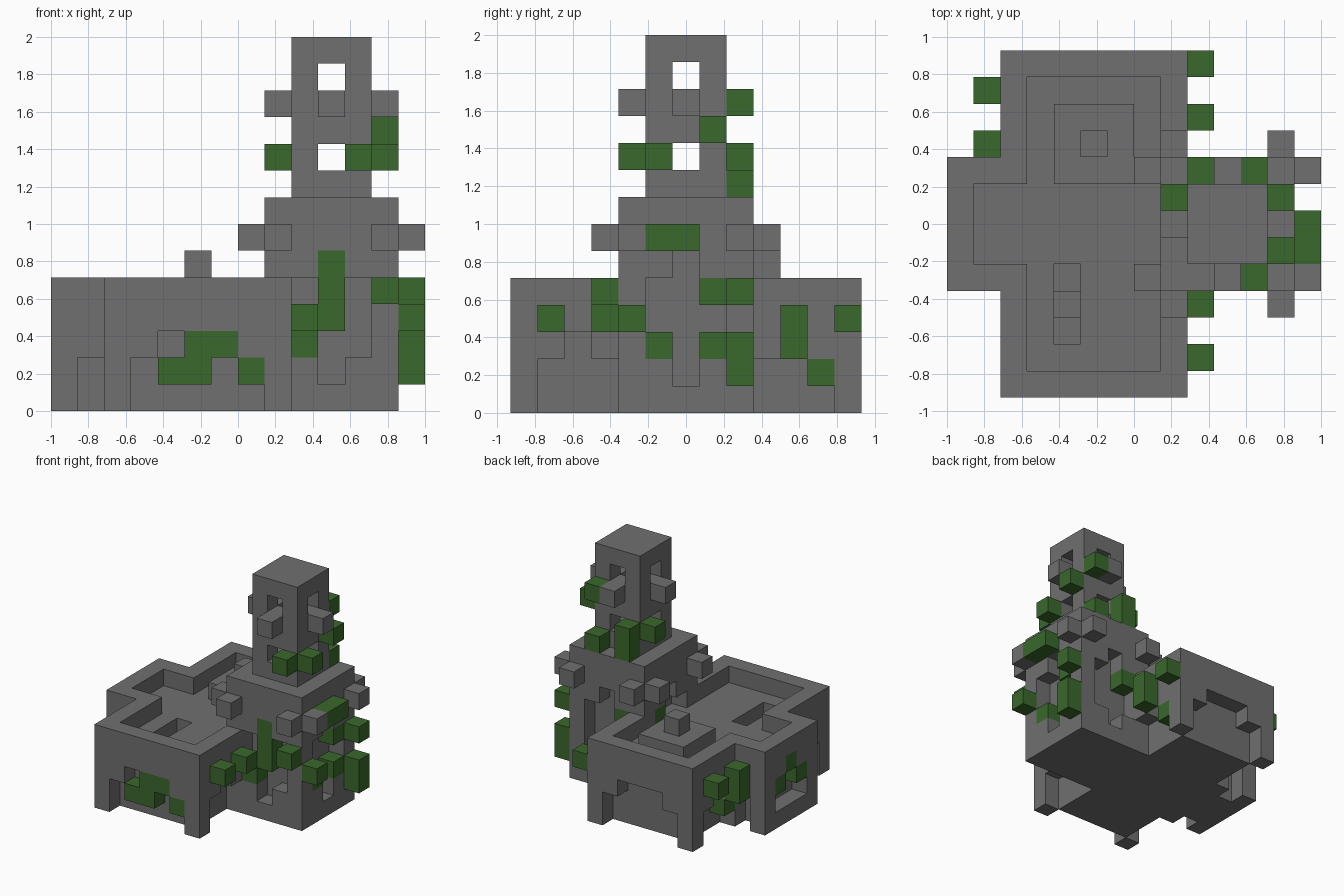
import bpy, bmesh
from mathutils import Vector

cube = bpy.data.objects.get("Cube")
if cube:
    bpy.data.objects.remove(cube, do_unlink=True)

UNIT = 1 / 7                     # edge of one block
ORIGIN = Vector((-1, -6.5 * UNIT, 0))


def material(name, color):
    m = bpy.data.materials.new(name)
    m.use_nodes = True
    m.diffuse_color = color
    m.node_tree.nodes["Principled BSDF"].inputs["Base Color"].default_value = color
    return m


STONE = material("grey stone", (0.16, 0.16, 0.16, 1))
LEAF = material("green moss", (0.042, 0.14, 0.025, 1))


def box(x0, x1, y0, y1, z0, z1):
    """Set of grid cells filling a box."""
    return {(x, y, z) for x in range(x0, x1) for y in range(y0, y1) for z in range(z0, z1)}


def build(name, cells, mat):
    """Skin a set of cells with its outer faces only."""
    bm = bmesh.new()
    corners = {}

    def vert(p):
        if p not in corners:
            corners[p] = bm.verts.new(ORIGIN + Vector(p) * UNIT)
        return corners[p]

    for c in sorted(cells):
        for axis in range(3):
            for side in (0, 1):
                n = list(c)
                n[axis] += 2 * side - 1
                if tuple(n) in cells:
                    continue
                u, v = (axis + 1) % 3, (axis + 2) % 3
                loop = []
                for a, b in ((0, 0), (1, 0), (1, 1), (0, 1)):
                    p = list(c)
                    p[axis] += side
                    p[u] += a
                    p[v] += b
                    loop.append(vert(tuple(p)))
                bm.faces.new(loop if side else loop[::-1])
    mesh = bpy.data.meshes.new(name)
    bm.to_mesh(mesh)
    bm.free()
    mesh.materials.append(mat)
    obj = bpy.data.objects.new(name, mesh)
    bpy.context.collection.objects.link(obj)


# Hall: cross-shaped block with a sunken roof inside a one-block rim
hall = box(2, 9, 0, 13, 0, 5) | box(0, 2, 4, 9, 0, 5)
hall -= box(3, 8, 1, 12, 4, 5) | box(1, 3, 5, 8, 4, 5)
# Shallow arches in the end walls and side walls
for y in (0, 12):
    hall -= box(3, 8, y, y + 1, 0, 2) | box(4, 7, y, y + 1, 2, 3)
for x in (2, 8):
    for y in (1, 9):
        hall -= box(x, x + 1, y, y + 3, 0, 2) | box(x, x + 1, y + 1, y + 2, 2, 3)
for y in (4, 8):
    hall -= box(1, 2, y, y + 1, 0, 2)
hall -= box(0, 1, 5, 8, 1, 3) | box(0, 1, 6, 7, 1, 4)
# Stairwell going down in the roof
for i in range(3):
    hall -= box(4, 5, 2 + i, 3 + i, 3 - i, 4)

# Keep: tower base with a cross-shaped niche on each face
keep = box(8, 13, 4, 9, 0, 8)
for y in (4, 8):
    keep -= box(9, 12, y, y + 1, 2, 5) | box(10, 11, y, y + 1, 1, 6)
keep -= box(12, 13, 5, 8, 2, 5) | box(12, 13, 6, 7, 1, 6)
keep -= box(8, 9, 5, 8, 4, 5) | box(8, 9, 6, 7, 4, 6)
hall -= box(8, 9, 4, 9, 0, 5)

# Tower: hollow shaft with two rows of windows
tower = box(9, 12, 5, 8, 8, 14) - box(10, 11, 6, 7, 9, 13)
for z in (9, 12):
    tower -= box(10, 11, 5, 8, z, z + 1) | box(9, 12, 6, 7, z, z + 1)

build("hall", hall, STONE)
build("keep", keep, STONE)
build("tower", tower, STONE)
build("roof_platform", box(4, 7, 8, 11, 4, 5) | {(5, 9, 5)}, STONE)

# Stone brackets: paired at the keep corners, one on each tower face
build("keep_brackets", {(x, y, 6) for x in (8, 12) for y in (3, 9)}
      | {(x, y, 6) for x in (7, 13) for y in (4, 8)}, STONE)
build("tower_brackets", {(10, 4, 11), (10, 8, 11), (8, 6, 11), (12, 6, 11)}, STONE)

# Moss growing in the arches and on the walls
build("front_arch_moss", box(4, 6, 0, 1, 1, 2) | box(5, 7, 0, 1, 2, 3) | {(7, 0, 1)}, LEAF)
build("hall_left_moss", {(9, 1, 3), (9, 3, 3), (9, 12, 3), (8, 11, 1)}
      | box(9, 10, 10, 11, 2, 4), LEAF)
build("hall_right_moss", {(1, 11, 3), (2, 9, 1), (0, 7, 2), (0, 6, 3), (0, 5, 2)}
      | box(1, 2, 9, 10, 2, 4), LEAF)
build("keep_front_moss", box(10, 11, 4, 5, 3, 6) | {(9, 4, 2), (12, 3, 4)}, LEAF)
build("keep_side_moss", box(13, 14, 5, 7, 6, 7) | box(13, 14, 8, 9, 1, 3)
      | {(13, 8, 4), (12, 7, 4), (12, 5, 2), (12, 7, 2), (13, 4, 3)}, LEAF)
build("keep_back_moss", {(9, 8, 4), (8, 7, 4)}, LEAF)
build("tower_moss", box(9, 10, 8, 9, 8, 10)
      | {(11, 8, 8), (11, 8, 11), (8, 7, 9), (11, 4, 9), (12, 5, 9), (12, 7, 10)}, LEAF)
